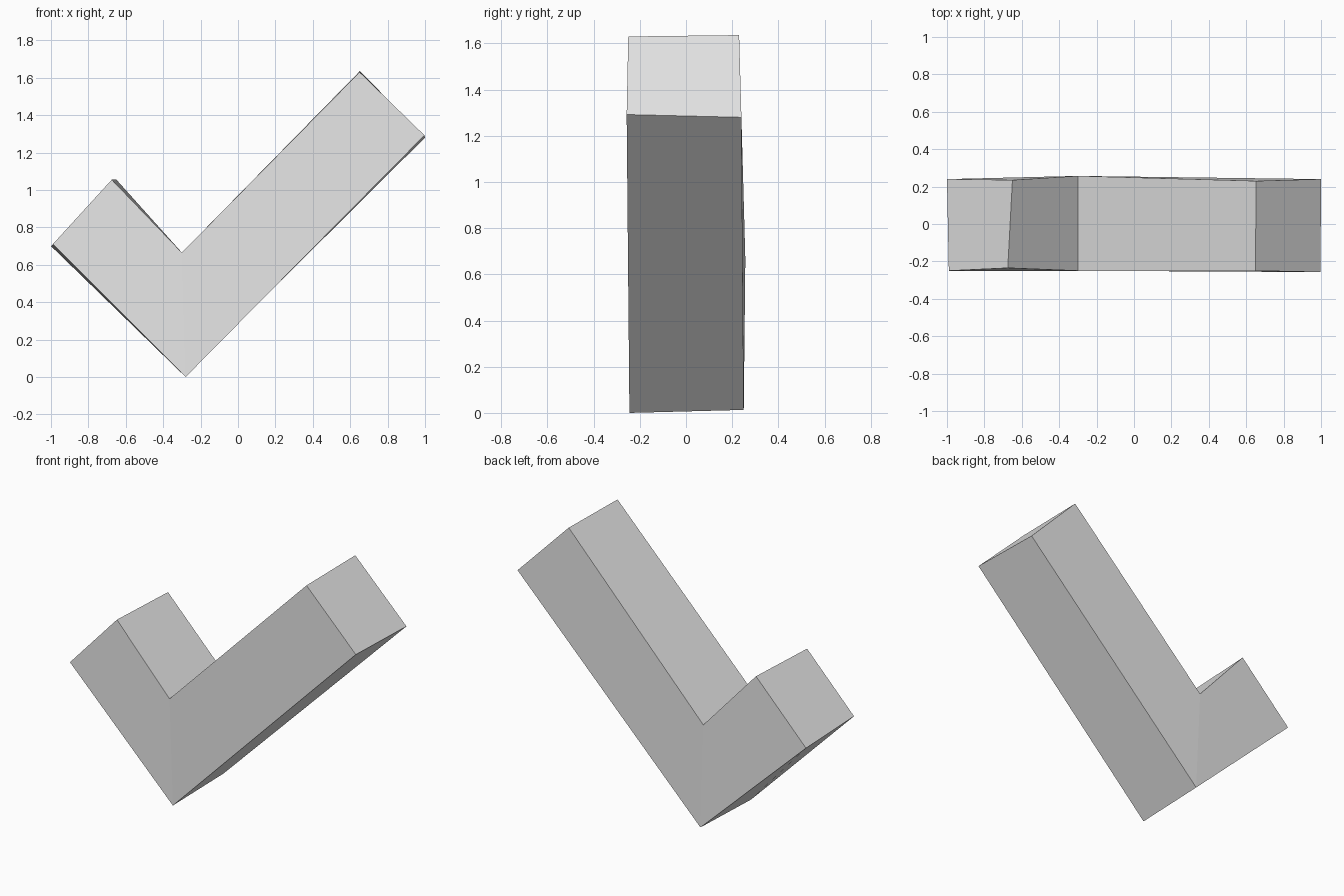
import bpy
import bmesh

cube = bpy.data.objects.get("Cube")
if cube:
    bpy.data.objects.remove(cube, do_unlink=True)

# Plain grey surface
grey = bpy.data.materials.new("light_grey")
grey.use_nodes = True
colour = (0.8, 0.8, 0.8, 1)
grey.diffuse_color = colour
grey.node_tree.nodes["Principled BSDF"].inputs["Base Color"].default_value = colour

# Slightly uneven tick outlines: left, short tip, notch, long tip, right, bottom
front = [(-0.99, -0.25, 0.71), (-0.675, -0.235, 1.055), (-0.3, -0.25, 0.665),
         (0.65, -0.25, 1.63), (0.997, -0.257, 1.292), (-0.28, -0.245, 0)]
back = [(-1, 0.24, 0.70), (-0.65, 0.235, 1.055), (-0.3, 0.257, 0.665),
        (0.652, 0.23, 1.636), (1, 0.24, 1.28), (-0.275, 0.25, 0.013)]

# Tick-shaped block: two arms meeting at a corner
bm = bmesh.new()
a = [bm.verts.new(p) for p in front]
b = [bm.verts.new(p) for p in back]
for i in range(len(a)):
    j = (i + 1) % len(a)
    bm.faces.new((a[i], a[j], b[j], b[i]))

# Front and back faces, one quad per arm, split at the notch
for ring in (a, b):
    left, short_tip, notch, long_tip, right, bottom = ring
    bm.faces.new((left, short_tip, notch, bottom))
    bm.faces.new((notch, long_tip, right, bottom))
bmesh.ops.recalc_face_normals(bm, faces=bm.faces[:])

mesh = bpy.data.meshes.new("tick_block")
bm.to_mesh(mesh)
bm.free()
mesh.materials.append(grey)
tick = bpy.data.objects.new("tick_block", mesh)
bpy.context.collection.objects.link(tick)
